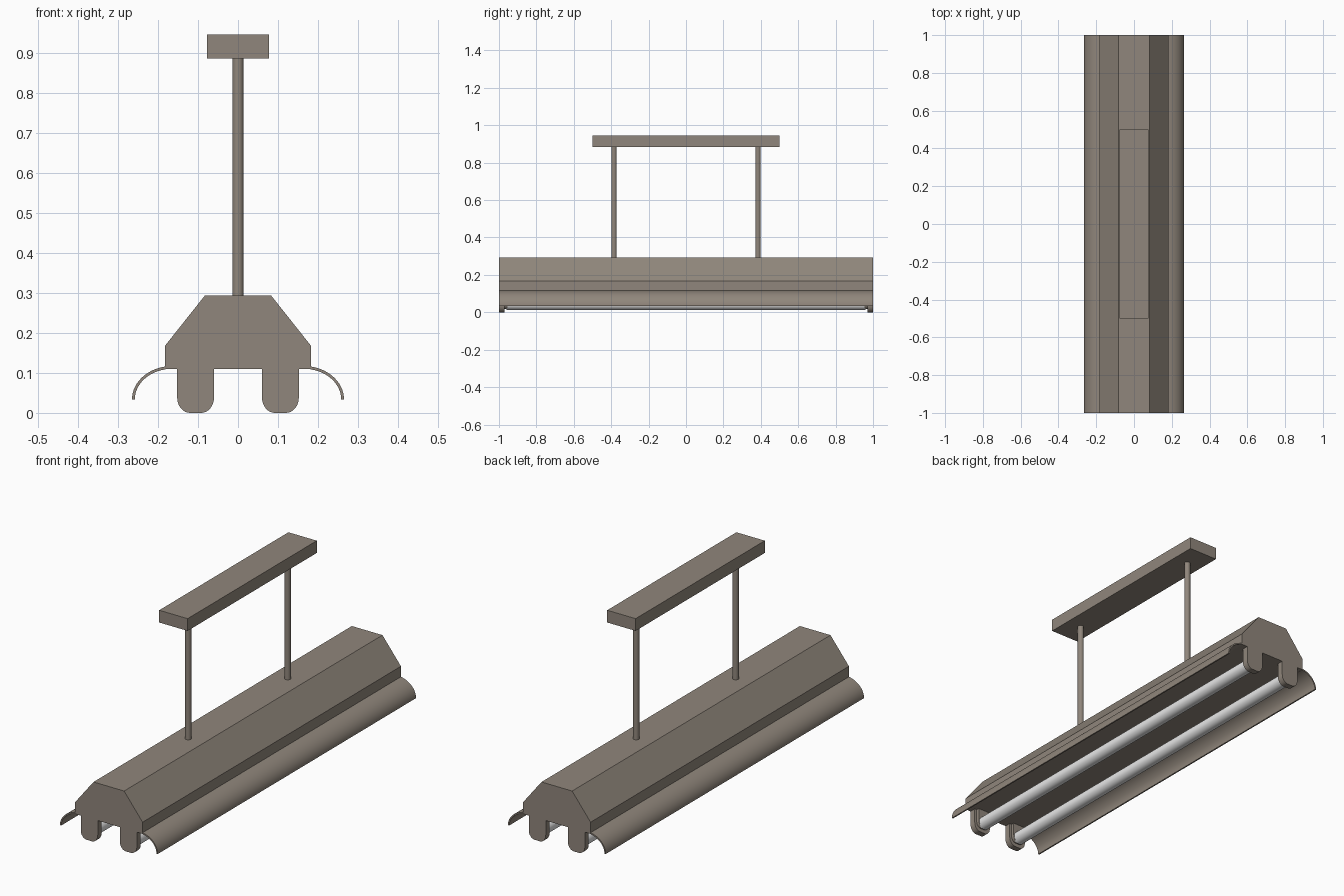
import bpy, bmesh, math
from mathutils import Vector

cube = bpy.data.objects.get("Cube")
if cube:
    bpy.data.objects.remove(cube, do_unlink=True)


def material(name, rgb):
    m = bpy.data.materials.new(name)
    m.use_nodes = True
    m.diffuse_color = (*rgb, 1)
    m.node_tree.nodes["Principled BSDF"].inputs["Base Color"].default_value = (*rgb, 1)
    return m


METAL = material("warm grey metal", (0.28, 0.24, 0.20))
GLASS = material("white tube glass", (0.80, 0.80, 0.80))


def extrude(name, profile, y0, y1, mat=METAL, smooth=True):
    """Closed x-z outline extruded along y."""
    bm = bmesh.new()
    face = bm.faces.new([bm.verts.new((x, y0, z)) for x, z in profile])
    new = bmesh.ops.extrude_face_region(bm, geom=[face])["geom"]
    bmesh.ops.translate(bm, vec=Vector((0, y1 - y0, 0)),
                        verts=[g for g in new if isinstance(g, bmesh.types.BMVert)])
    bmesh.ops.recalc_face_normals(bm, faces=bm.faces)
    mesh = bpy.data.meshes.new(name)
    bm.to_mesh(mesh)
    bm.free()
    mesh.materials.append(mat)
    ob = bpy.data.objects.new(name, mesh)
    bpy.context.collection.objects.link(ob)
    if smooth:
        smooth_sharp(ob)
    return ob


def smooth_sharp(ob):
    bpy.ops.object.select_all(action="DESELECT")
    ob.select_set(True)
    bpy.context.view_layer.objects.active = ob
    bpy.ops.object.shade_smooth_by_angle(angle=math.radians(30))


def cylinder(name, radius, length, loc, rot, mat):
    bpy.ops.mesh.primitive_cylinder_add(vertices=24, radius=radius, depth=length,
                                        location=loc, rotation=rot)
    ob = bpy.context.object
    ob.name = name
    ob.data.materials.append(mat)
    smooth_sharp(ob)


def arc(cx, cz, rx, rz, a0, a1, n):
    angles = [math.radians(a0 + (a1 - a0) * i / n) for i in range(n + 1)]
    return [(cx + rx * math.cos(a), cz + rz * math.sin(a)) for a in angles]


def socket_outline(cx, half, bottom, top, r):
    """Tab with a rounded lower end."""
    return ([(cx - half, top)]
            + arc(cx - half + r, bottom + r * 1.2, r, r * 1.2, 180, 270, 8)
            + arc(cx + half - r, bottom + r * 1.2, r, r * 1.2, 270, 360, 8)
            + [(cx + half, top)])


# Housing
right = [(0.183, 0.11), (0.183, 0.167), (0.083, 0.293)]
extrude("housing", right + [(-x, z) for x, z in reversed(right)], -1, 1, smooth=False)

# Curved reflector wings
wing = (arc(0.165, 0.033, 0.1, 0.084, 0, 80, 14)
        + arc(0.165, 0.033, 0.093, 0.077, 80, 0, 14))
for side, s in (("left", 1), ("right", -1)):
    extrude(side + "_reflector", [(s * x, z) for x, z in wing], -1, 1)

    # Tube and its end sockets
    cx = s * 0.106
    cylinder(side + "_tube", 0.031, 1.92, (cx, 0, 0.043), (math.pi / 2, 0, 0), GLASS)
    for end, e in (("front", -1), ("back", 1)):
        extrude(f"{side}_{end}_socket", socket_outline(cx, 0.046, 0, 0.112, 0.032),
                e, e * 0.97)
        extrude(f"{side}_{end}_socket_step", socket_outline(cx, 0.034, 0.018, 0.112, 0.024),
                e * 0.97, e * 0.955)

# Hanging rods
for end, e in (("front", -1), ("back", 1)):
    cylinder(end + "_rod", 0.014, 0.60, (0, e * 0.385, 0.59), (0, 0, 0), METAL)

# Ceiling mount
extrude("ceiling_mount", [(-0.077, 0.885), (0.077, 0.885), (0.077, 0.945), (-0.077, 0.945)],
        -0.5, 0.5, smooth=False)
